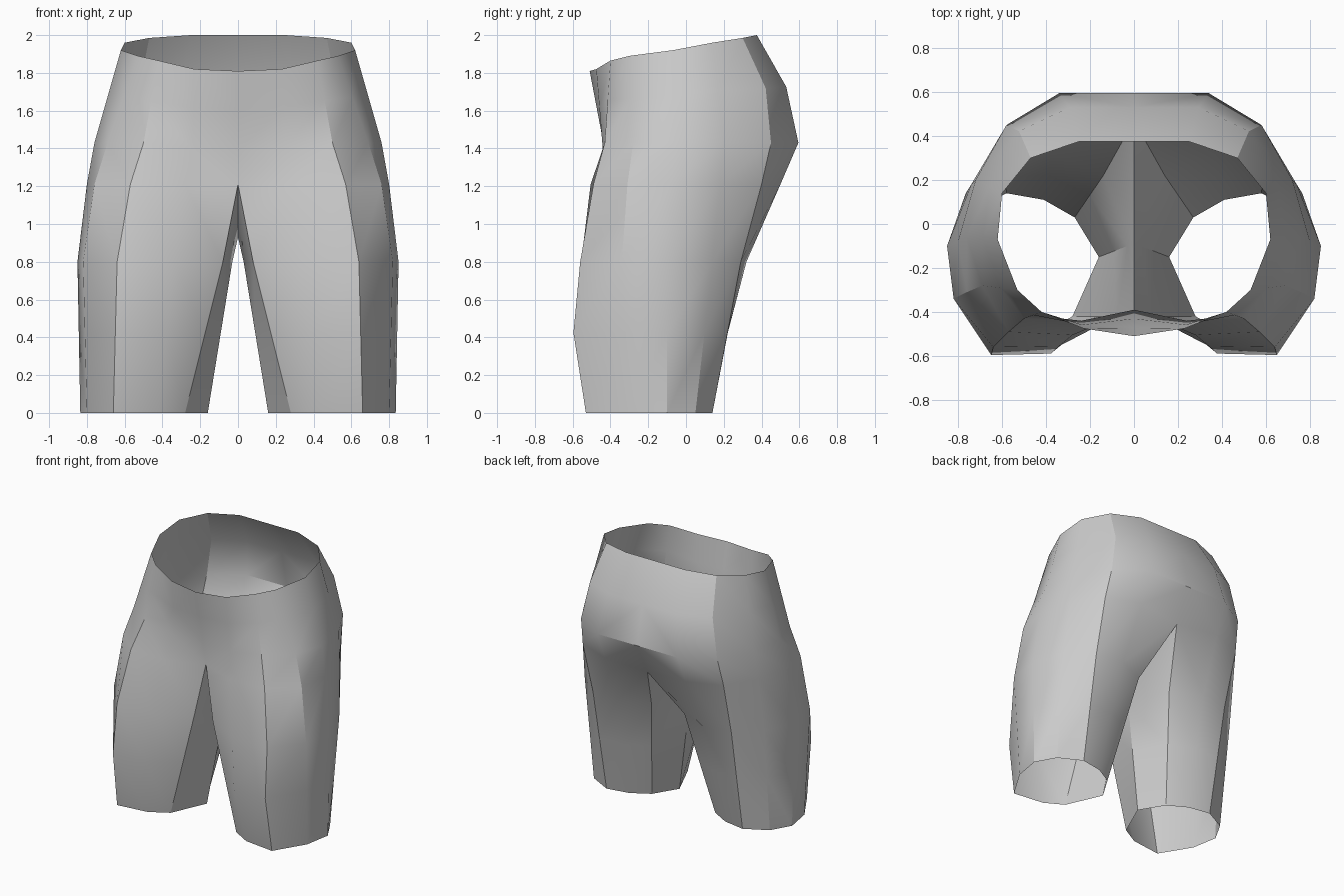
import bpy, bmesh
from mathutils import Vector

if "Cube" in bpy.data.objects:
    bpy.data.objects.remove(bpy.data.objects["Cube"])

# Right-half cross-sections, ordered: front inner corner, front, outer side, back,
# back inner corner, then the inseam point (legs only)
hem = [(.28, -.42), (.42, -.50), (.66, -.53), (.80, -.30), (.835, -.10), (.75, .05),
       (.58, .14), (.41, .11), (.27, .03), (.16, -.15)]
upper_leg = [(.08, -.42), (.34, -.555), (.64, -.56), (.82, -.34), (.85, -.10), (.765, .14),
             (.59, .29), (.37, .32), (.14, .22), (.03, -.10)]
crotch = [(0, -.39), (.28, -.505), (.57, -.49), (.76, -.31), (.80, -.08), (.74, .18),
          (.60, .40), (.345, .50), (0, .47), (0, -.08)]
hip = [(0, -.43), (.24, -.44), (.50, -.43), (.69, -.28), (.76, -.06), (.72, .20),
       (.58, .45), (.34, .595), (0, .595)]
waist = [(0, -.51, 1.81), (.23, -.475, 1.82), (.42, -.40, 1.865), (.53, -.30, 1.89),
         (.62, -.07, 1.92), (.60, .14, 1.96), (.47, .30, 1.985), (.25, .375, 2), (0, .375, 2)]


def at(ring, z):
    return [Vector((x, y, z)) for x, y in ring]


def between(a, b, t, bulge):
    """Blend two rings, pushing chosen columns along y."""
    return [p.lerp(q, t) + Vector((0, bulge.get(i, 0), 0)) for i, (p, q) in enumerate(zip(a, b))]


r_hem, r_upper = at(hem, 0), at(upper_leg, .8)
r_crotch, r_hip = at(crotch, 1.21), at(hip, 1.43)
r_crotch[9].z = .93
r_crotch[8].z = 1.18
r_hip[0].z = r_hip[1].z = 1.39
r_waist = [Vector(p) for p in waist]
r_thigh = between(r_hem, r_upper, .53, {1: -.06, 2: -.05})
r_high = between(r_hip, r_waist, .52, {6: .05, 7: .05, 8: .05})
rings = [r_hem, r_thigh, r_upper, r_crotch, r_hip, r_high, r_waist]

# Skin the rings: closed tubes for the leg, open to the centre line above the crotch
bm = bmesh.new()
rows = [[bm.verts.new(p) for p in r] for r in rings]
for a, b in zip(rows, rows[1:]):
    closed = len(b) == 10
    n = 10 if closed else 8
    for i in range(n):
        j = (i + 1) % len(a)
        bm.faces.new((a[i], a[j], b[j], b[i]))
mesh = bpy.data.meshes.new("shorts")
bm.to_mesh(mesh)
bm.free()

shorts = bpy.data.objects.new("shorts", mesh)
bpy.context.collection.objects.link(shorts)
bpy.context.view_layer.objects.active = shorts
shorts.select_set(True)

# Mirror to the other leg
mirror = shorts.modifiers.new("mirror", 'MIRROR')
mirror.use_clip = True
mirror.merge_threshold = .001
bpy.ops.object.modifier_apply(modifier="mirror")
bpy.ops.object.shade_smooth_by_angle(angle=.56)
